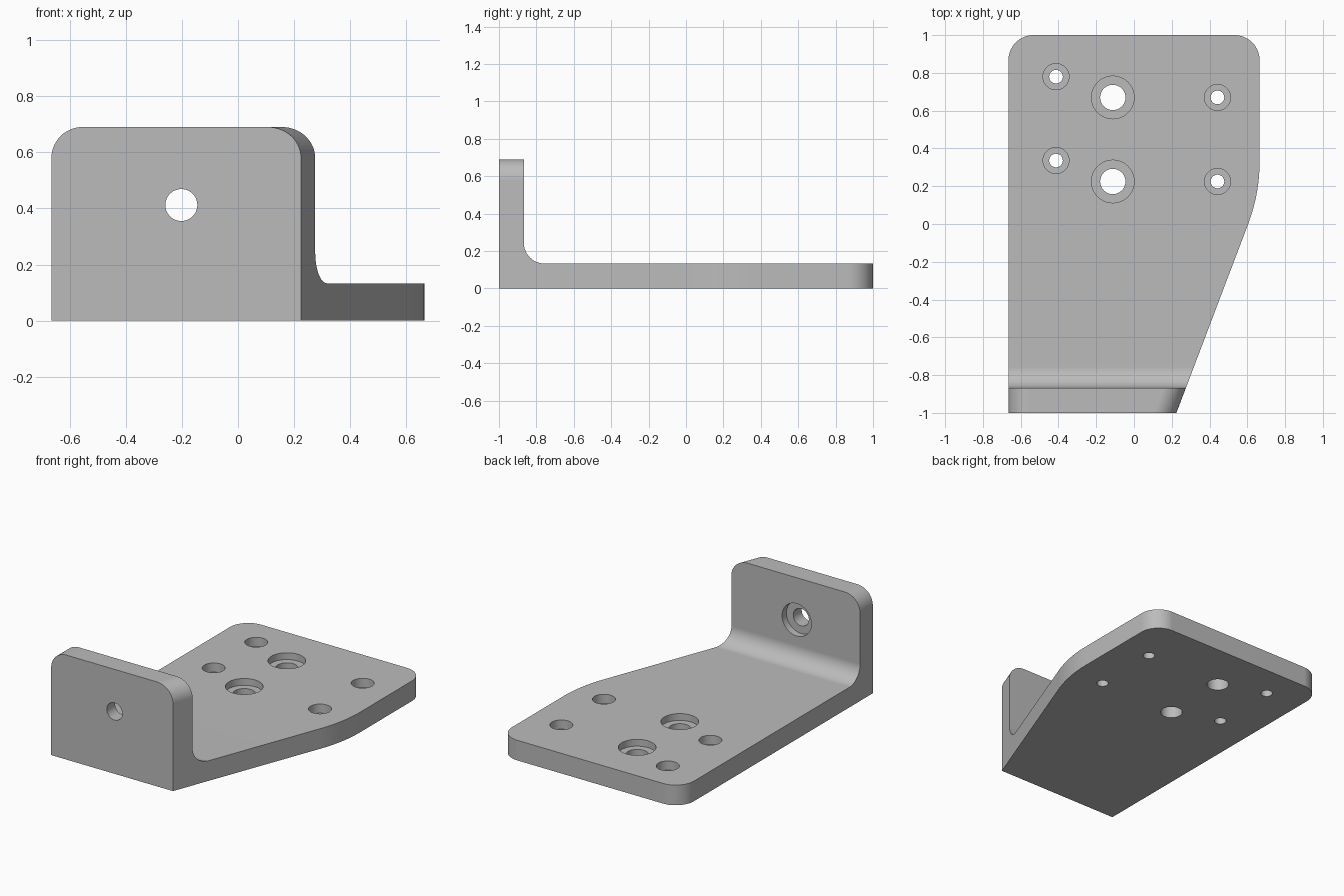
import bpy, bmesh, math
from mathutils import Matrix, Vector

if "Cube" in bpy.data.objects:
    bpy.data.objects.remove(bpy.data.objects["Cube"])

T = 0.133                      # plate and flange thickness
X0, X1 = -0.665, 0.665         # side limits of the plate
TOP = 0.69                     # flange height
FILLET = 0.111

grey = bpy.data.materials.new("machined grey")
grey.diffuse_color = (0.5, 0.5, 0.5, 1)
grey.use_nodes = True
grey.node_tree.nodes["Principled BSDF"].inputs["Base Color"].default_value = grey.diffuse_color


def arc(cx, cy, r, a0, a1, n=14):
    return [(cx + r * math.cos(math.radians(a0 + (a1 - a0) * i / n)),
             cy + r * math.sin(math.radians(a0 + (a1 - a0) * i / n)))
            for i in range(n + 1)]


def prism(name, points, to_3d, sweep):
    """Extrude a flat outline into a solid."""
    bm = bmesh.new()
    face = bm.faces.new([bm.verts.new(to_3d(a, b)) for a, b in points])
    out = bmesh.ops.extrude_face_region(bm, geom=[face])
    moved = [g for g in out["geom"] if isinstance(g, bmesh.types.BMVert)]
    bmesh.ops.translate(bm, verts=moved, vec=Vector(sweep))
    bmesh.ops.recalc_face_normals(bm, faces=bm.faces)
    return finish(name, bm)


def finish(name, bm):
    mesh = bpy.data.meshes.new(name)
    bm.to_mesh(mesh)
    bm.free()
    mesh.materials.append(grey)
    obj = bpy.data.objects.new(name, mesh)
    bpy.context.collection.objects.link(obj)
    return obj


def combine(obj, cutter, operation):
    """Apply a boolean and discard the cutter."""
    mod = obj.modifiers.new("cut", 'BOOLEAN')
    mod.operation, mod.solver, mod.object = operation, 'EXACT', cutter
    bpy.context.view_layer.objects.active = obj
    bpy.ops.object.modifier_apply(modifier=mod.name)
    bpy.data.objects.remove(cutter)


def drill(obj, centre, radius, depth, axis):
    """Cut a round hole whose length is centred on the given point."""
    bm = bmesh.new()
    spin = Matrix.Rotation(math.pi / 2, 4, 'X') if axis == 'Y' else Matrix()
    bmesh.ops.create_cone(bm, cap_ends=True, segments=48, radius1=radius,
                          radius2=radius, depth=depth,
                          matrix=Matrix.Translation(centre) @ spin)
    combine(obj, finish("hole_cutter", bm), 'DIFFERENCE')


# L-shaped side profile with the inner fillet
side = [(-1, 0), (1.2, 0), (1.2, T)]
side += arc(-1 + T + FILLET, T + FILLET, FILLET, 270, 180)
side += [(-1 + T, TOP), (-1, TOP)]
bracket = prism("bracket", side, lambda y, z: (-1, y, z), (2, 0, 0))

# Plan outline: rounded rear corners, long curve into the tapered right side
R, BIG, TAPER = 0.133, 0.93, 20.8
bend = arc(X1 - BIG, 0.33, BIG, 0, -TAPER)
ex, ey = bend[-1]
plan = arc(X0 + R, 1 - R, R, 180, 90) + arc(X1 - R, 1 - R, R, 90, 0) + bend
plan += [(ex - (ey + 1.2) * math.tan(math.radians(TAPER)), -1.2), (X0, -1.2)]
outline = prism("outline_cutter", plan, lambda x, y: (x, y, -0.5), (0, 0, 2))
combine(bracket, outline, 'INTERSECT')

# Rounded upper corners of the flange
bm = bmesh.new()
bm.from_mesh(bracket.data)
corners = [e for e in bm.edges
           if all(v.co.z > TOP - 0.01 for v in e.verts)
           and abs(e.verts[0].co.y - e.verts[1].co.y) > 0.1]
bmesh.ops.bevel(bm, geom=corners, offset=FILLET, offset_type='OFFSET',
                segments=14, profile=0.5, affect='EDGES')
bm.to_mesh(bracket.data)
bm.free()

# Counterbored plate holes: x, y, bore radius, counterbore radius, depth
holes = [(-0.413, 0.78, 0.036, 0.069, 0.06), (-0.413, 0.336, 0.036, 0.069, 0.06),
         (0.442, 0.67, 0.036, 0.069, 0.06), (0.442, 0.225, 0.036, 0.069, 0.06),
         (-0.112, 0.67, 0.067, 0.113, 0.045), (-0.112, 0.225, 0.067, 0.113, 0.045)]
for x, y, bore, wide, deep in holes:
    drill(bracket, (x, y, T), wide, deep * 2, 'Z')
    drill(bracket, (x, y, T / 2), bore, 0.4, 'Z')

# Counterbored flange hole, opened wide from the rear
drill(bracket, (-0.202, -1 + T, 0.412), 0.107, 0.09, 'Y')
drill(bracket, (-0.202, -1 + T / 2, 0.412), 0.057, 0.4, 'Y')

# Smooth curves with crisp edges and flat large faces
bpy.ops.object.select_all(action='DESELECT')
bracket.select_set(True)
bpy.context.view_layer.objects.active = bracket
bpy.ops.object.shade_smooth_by_angle(angle=math.radians(30))
weighted = bracket.modifiers.new("flat_faces", 'WEIGHTED_NORMAL')
weighted.keep_sharp = True
